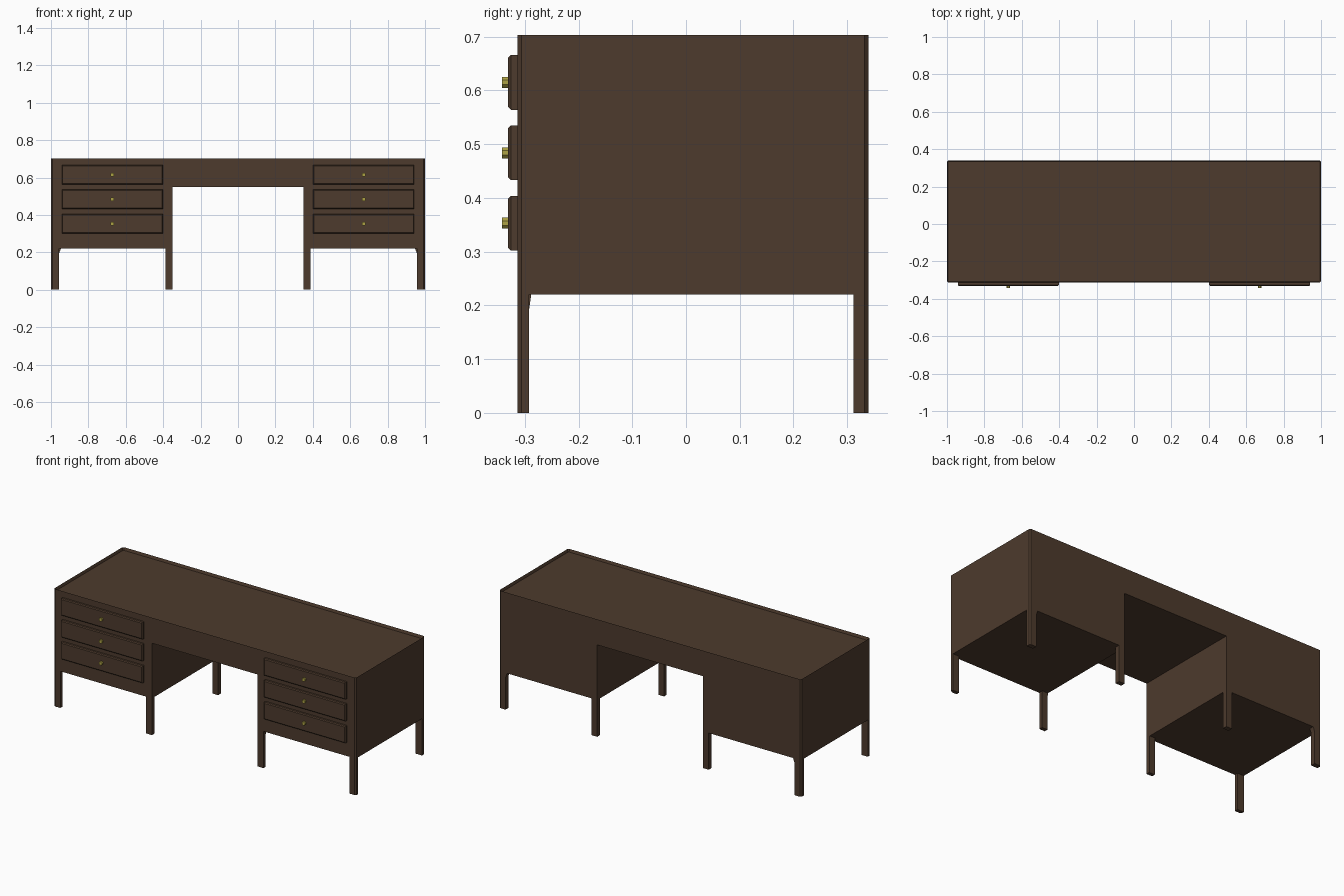
import bpy, bmesh
from math import pi
from mathutils import Matrix

if "Cube" in bpy.data.objects:
    bpy.data.objects.remove(bpy.data.objects["Cube"])

Y0, Y1, TOP, BASE = -0.314, 0.34, 0.703, 0.22


def material(name, color):
    m = bpy.data.materials.new(name)
    m.diffuse_color = (*color, 1)
    m.use_nodes = True
    m.node_tree.nodes["Principled BSDF"].inputs["Base Color"].default_value = m.diffuse_color
    return m


wood = material("dark_wood", (0.075, 0.043, 0.026))
brass = material("brass", (0.42, 0.36, 0.06))


def finish(name, bm, mat):
    bmesh.ops.recalc_face_normals(bm, faces=bm.faces)
    me = bpy.data.meshes.new(name)
    bm.to_mesh(me)
    bm.free()
    me.materials.append(mat)
    ob = bpy.data.objects.new(name, me)
    bpy.context.collection.objects.link(ob)
    return ob


def box(x0, x1, y0, y1, z0, z1):
    bm = bmesh.new()
    bmesh.ops.create_cube(bm, size=1)
    for v in bm.verts:
        v.co = ((x0 + x1) / 2 + v.co.x * (x1 - x0),
                (y0 + y1) / 2 + v.co.y * (y1 - y0),
                (z0 + z1) / 2 + v.co.z * (z1 - z0))
    return bm


# Desk body: arch-shaped front outline extruded to the back
bm = bmesh.new()
outline = [(-1, BASE), (-0.35, BASE), (-0.35, 0.55), (0.35, 0.55),
           (0.35, BASE), (1, BASE), (1, TOP), (-1, TOP)]
face = bm.faces.new([bm.verts.new((x, Y0, z)) for x, z in outline])
ext = bmesh.ops.extrude_face_region(bm, geom=[face])["geom"]
for v in ext:
    if isinstance(v, bmesh.types.BMVert):
        v.co.y = Y1
bmesh.ops.recalc_face_normals(bm, faces=bm.faces)
# Chamfered outer corners
corners = [e for e in bm.edges if all(abs(v.co.x) > 0.99 for v in e.verts)
           and abs(e.verts[0].co.z - e.verts[1].co.z) > 0.1]
bmesh.ops.bevel(bm, geom=corners, offset=0.008, segments=1, affect='EDGES')
# Recessed desktop inside a thin rim
top = [f for f in bm.faces if f.normal.z > 0.9]
bmesh.ops.inset_region(bm, faces=top, thickness=0.006)
for v in {v for f in top for v in f.verts}:
    v.co.z -= 0.016
finish("desk_body", bm, wood)


# Legs: outer ones share the corner chamfer, some flare at the top
def leg(name, side, xa, xb, back, flare_x=0, flare_y=0):
    ya, yb = (Y1 - 0.028, Y1) if back else (Y0, Y0 + 0.022)
    bm = box(xa, xb, ya, yb, 0, BASE)
    if flare_x or flare_y:
        bmesh.ops.bisect_plane(bm, geom=bm.verts[:] + bm.edges[:] + bm.faces[:],
                               plane_co=(0, 0, 0.192), plane_no=(0, 0, 1))
        for v in bm.verts:
            if v.co.z > 0.21:
                if v.co.x < xa + 0.001:
                    v.co.x -= flare_x
                if v.co.y > yb - 0.001:
                    v.co.y += flare_y
    if xb == 1:
        yo = Y1 if back else Y0
        edges = [e for e in bm.edges
                 if all(v.co.x > 0.999 and abs(v.co.y - yo) < 0.001 for v in e.verts)]
        bmesh.ops.bevel(bm, geom=edges, offset=0.008, segments=1, affect='EDGES')
    for v in bm.verts:
        v.co.x *= side
    finish(name, bm, wood)


for side, label in ((-1, "left"), (1, "right")):
    leg(f"front_outer_leg_{label}", side, 0.957, 1, False)
    leg(f"back_outer_leg_{label}", side, 0.957, 1, True, flare_x=0.01)
    leg(f"front_inner_leg_{label}", side, 0.35, 0.388, False, flare_y=0.004)
    leg(f"back_inner_leg_{label}", side, 0.35, 0.388, True)

    # Drawer fronts with chamfered faces and small knobs
    for i in range(3):
        z = 0.615 - 0.131 * i
        bm = box(side * 0.672 - 0.27, side * 0.672 + 0.27,
                 -0.331, Y0 + 0.002, z - 0.051, z + 0.051)
        front = [e for e in bm.edges if all(v.co.y < -0.33 for v in e.verts)]
        bmesh.ops.bevel(bm, geom=front, offset=0.005, segments=1, affect='EDGES')
        finish(f"drawer_{label}_{i + 1}", bm, wood)

        bm = bmesh.new()
        bmesh.ops.create_cone(bm, cap_ends=True, segments=8, radius1=0.011,
                              radius2=0.011, depth=0.014,
                              matrix=Matrix.Translation((side * 0.672, -0.335, z))
                              @ Matrix.Rotation(pi / 2, 4, 'X')
                              @ Matrix.Rotation(pi / 8, 4, 'Z'))
        finish(f"knob_{label}_{i + 1}", bm, brass)
